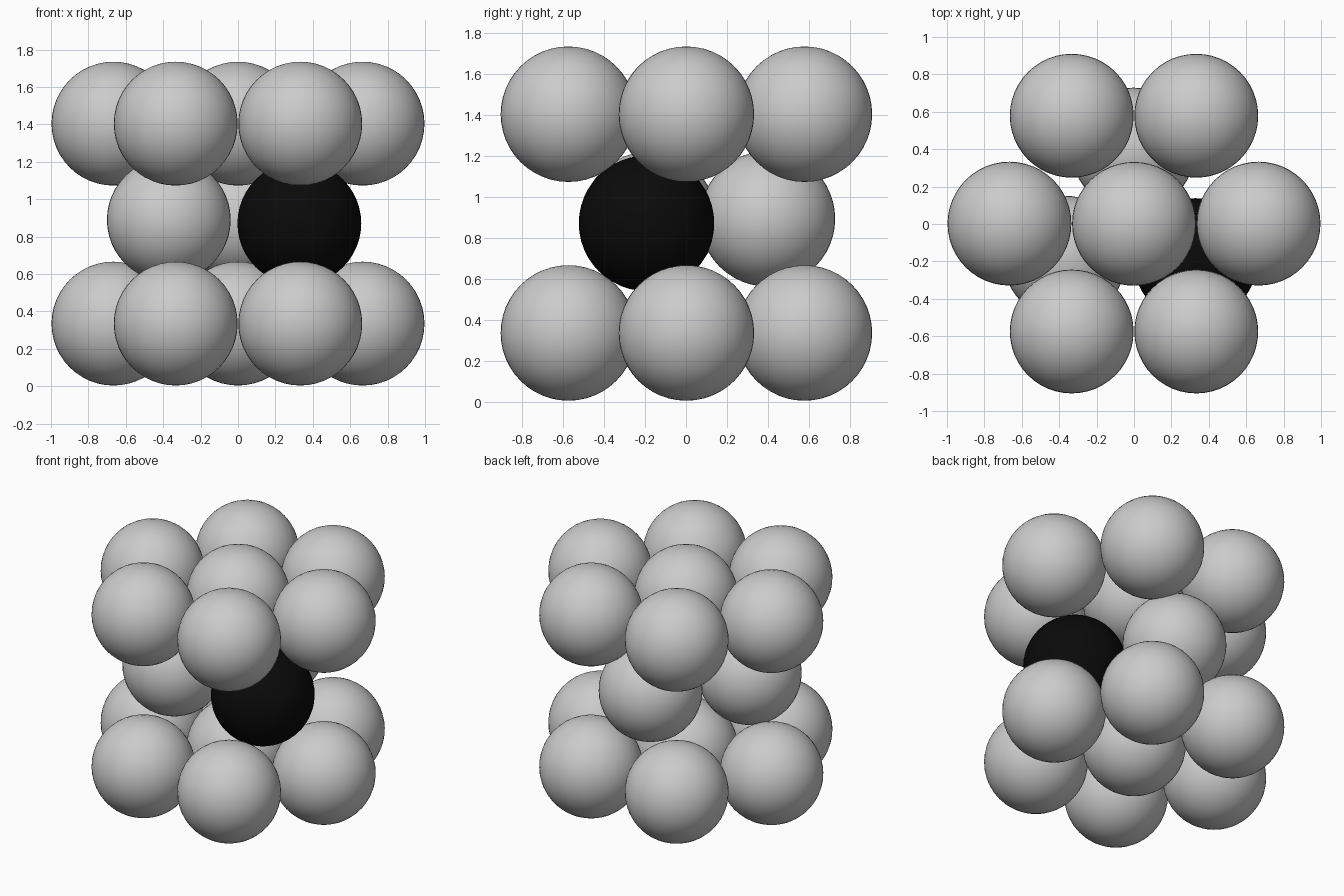
import bpy
import math

if "Cube" in bpy.data.objects:
    bpy.data.objects.remove(bpy.data.objects["Cube"])

R = 0.331          # ball radius
PITCH = 0.666      # centre distance inside a layer


def ball(name, loc):
    bpy.ops.mesh.primitive_uv_sphere_add(segments=48, ring_count=24, radius=R, location=loc)
    ob = bpy.context.object
    ob.name = name
    bpy.ops.object.shade_smooth()
    return ob


# Bottom and top layers: one centre ball ringed by six
for layer, z in (("bottom", 0.335), ("top", 1.404)):
    ball(f"{layer}_centre_ball", (0, 0.001, z))
    for i in range(6):
        a = math.radians(60 * i)
        ball(f"{layer}_ring_ball_{i + 1}",
             (PITCH * math.cos(a), PITCH * math.sin(a) + 0.002, z))

# Middle layer: three balls resting in alternate hollows, one of them black
ball("middle_left_ball", (-0.37, -0.18, 0.89))
ball("middle_back_ball", (-0.003, 0.398, 0.893))
black_ball = ball("middle_black_ball", (0.328, -0.193, 0.871))

black = bpy.data.materials.new("black")
black.diffuse_color = (0.003, 0.003, 0.003, 1)
black.use_nodes = True
black.node_tree.nodes["Principled BSDF"].inputs["Base Color"].default_value = black.diffuse_color
black_ball.data.materials.append(black)
